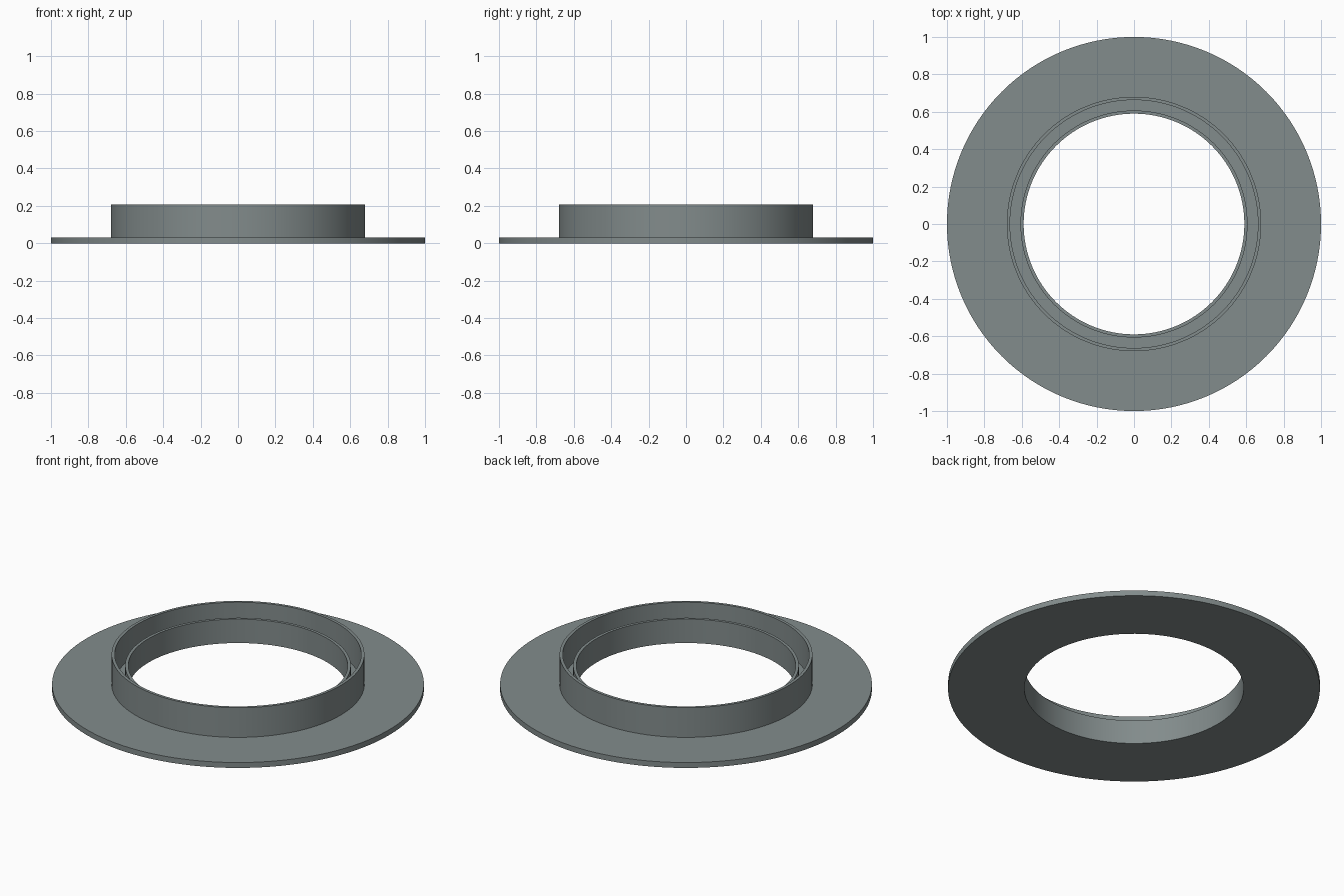
import bpy, bmesh, math

if "Cube" in bpy.data.objects:
    bpy.data.objects.remove(bpy.data.objects["Cube"])

SEGMENTS = 128

grey = bpy.data.materials.new("slate grey")
grey.diffuse_color = (0.225, 0.262, 0.262, 1)
grey.use_nodes = True
grey.node_tree.nodes["Principled BSDF"].inputs["Base Color"].default_value = grey.diffuse_color

# Closed (radius, height) section: wide flange, tall outer collar, groove, low inner lip
section = [
    (0.59, 0.0), (1.0, 0.0), (1.0, 0.032),
    (0.68, 0.032), (0.68, 0.208), (0.663, 0.208),
    (0.663, 0.032), (0.607, 0.032), (0.607, 0.142), (0.59, 0.142),
]


def lathe(name, profile, material):
    """Revolve a closed section around the z axis."""
    bm = bmesh.new()
    rings = []
    for i in range(SEGMENTS):
        a = 2 * math.pi * i / SEGMENTS
        rings.append([bm.verts.new((r * math.cos(a), r * math.sin(a), z)) for r, z in profile])
    n = len(profile)
    for i in range(SEGMENTS):
        p, q = rings[i], rings[(i + 1) % SEGMENTS]
        for j in range(n):
            k = (j + 1) % n
            bm.faces.new((p[j], q[j], q[k], p[k]))
    bmesh.ops.recalc_face_normals(bm, faces=bm.faces)
    mesh = bpy.data.meshes.new(name)
    bm.to_mesh(mesh)
    bm.free()
    mesh.materials.append(material)
    obj = bpy.data.objects.new(name, mesh)
    bpy.context.collection.objects.link(obj)
    bpy.context.view_layer.objects.active = obj
    obj.select_set(True)
    bpy.ops.object.shade_smooth_by_angle(angle=math.radians(30))
    obj.select_set(False)
    return obj


# Flanged ring with double collar
lathe("flanged_collar_ring", section, grey)
